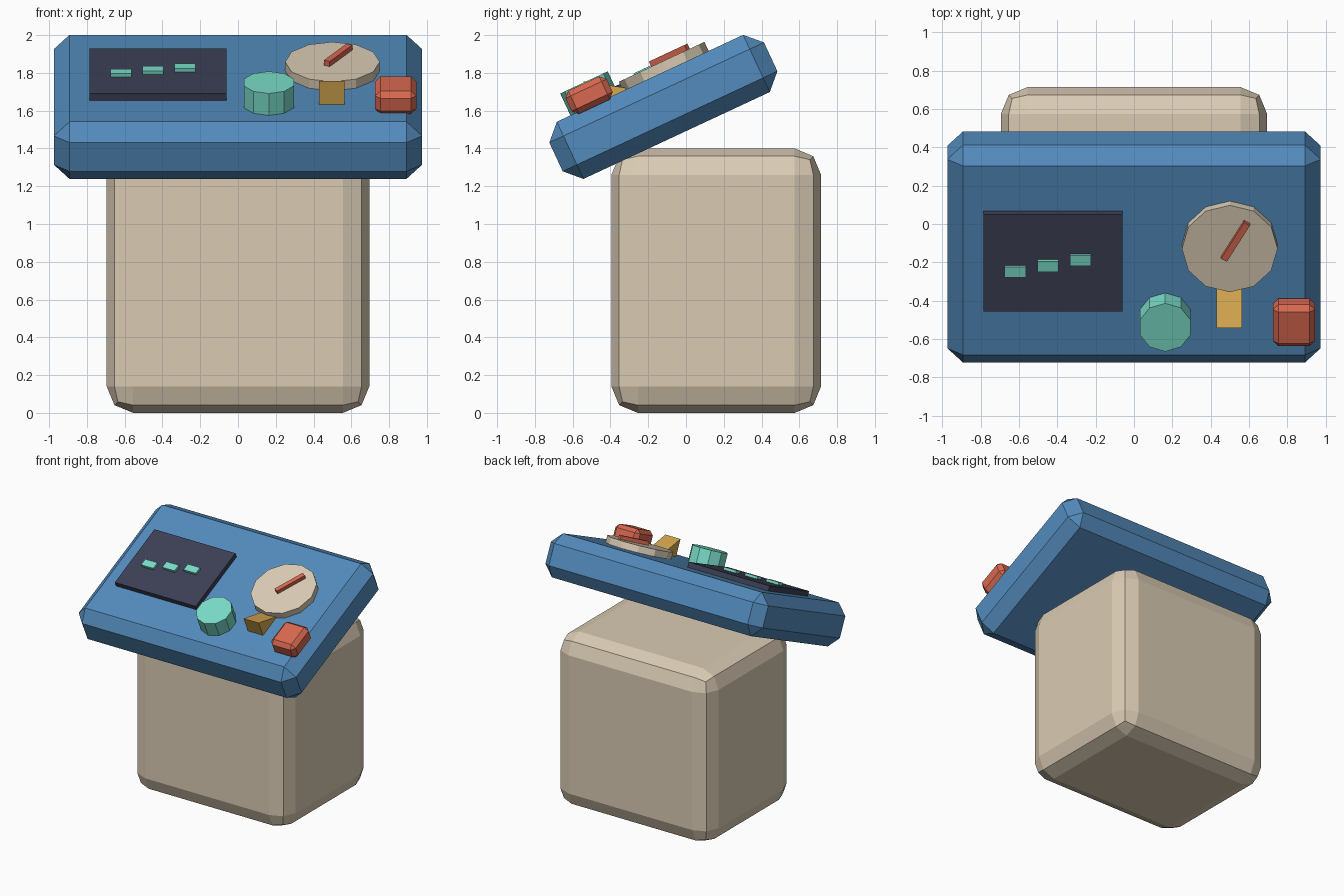
import bpy, bmesh
from math import radians, cos, sin
from mathutils import Matrix, Vector

cube = bpy.data.objects.get("Cube")
if cube:
    bpy.data.objects.remove(cube, do_unlink=True)


def material(name, rgb):
    m = bpy.data.materials.new(name)
    m.use_nodes = True
    m.diffuse_color = (*rgb, 1)
    m.node_tree.nodes["Principled BSDF"].inputs["Base Color"].default_value = (*rgb, 1)
    return m


BLUE = material("panel blue", (0.087, 0.258, 0.503))
BEIGE = material("warm beige", (0.70, 0.60, 0.456))
DARK = material("screen navy", (0.045, 0.051, 0.089))
TEAL = material("mint teal", (0.195, 0.716, 0.578))
RED = material("brick red", (0.686, 0.138, 0.08))
YELLOW = material("mustard yellow", (0.672, 0.392, 0.08))

# Frame of the tilted panel: local x, y along the slope, z out of it
PANEL = Matrix.Translation((0, -0.12, 1.62)) @ Matrix.Rotation(radians(25), 4, 'X')
TOP = 0.167


def finish(name, bm, mat, frame):
    bmesh.ops.transform(bm, matrix=frame, verts=bm.verts)
    bmesh.ops.recalc_face_normals(bm, faces=bm.faces)
    mesh = bpy.data.meshes.new(name)
    bm.to_mesh(mesh)
    bm.free()
    mesh.materials.append(mat)
    obj = bpy.data.objects.new(name, mesh)
    bpy.context.collection.objects.link(obj)
    return obj


def box(name, size, loc, mat, frame=PANEL, bevel=0, segments=1, turn=0):
    bm = bmesh.new()
    bmesh.ops.create_cube(bm, size=1)
    bmesh.ops.scale(bm, vec=size, verts=bm.verts)
    place = frame @ Matrix.Translation(loc) @ Matrix.Rotation(turn, 4, 'Z')
    obj = finish(name, bm, mat, place)
    if bevel:
        mod = obj.modifiers.new("Bevel", 'BEVEL')
        mod.width = bevel
        mod.segments = segments
        mod.limit_method = 'NONE'
    return obj


def disc(name, sides, radius, height, x, y, mat):
    bm = bmesh.new()
    bmesh.ops.create_cone(bm, cap_ends=True, segments=sides, radius1=radius,
                          radius2=radius, depth=height)
    # first corner points up the slope
    turn = Matrix.Rotation(radians(90), 4, 'Z')
    if sides % 4 == 2:
        ahead = max(bm.verts, key=lambda v: v.co.y).co
        turn = Matrix.Identity(4) if abs(ahead.x) < 0.001 else turn
    return finish(name, bm, mat, PANEL @ Matrix.Translation((x, y, TOP + height / 2)) @ turn)


def wedge(name, width, x, y_front, y_back, height, mat):
    bm = bmesh.new()
    profile = [(y_front, TOP), (y_front, TOP + height), (y_back, TOP)]
    face = bm.faces.new([bm.verts.new((x - width / 2, y, z)) for y, z in profile])
    side = bmesh.ops.extrude_face_region(bm, geom=[face])
    moved = [g for g in side["geom"] if isinstance(g, bmesh.types.BMVert)]
    bmesh.ops.translate(bm, vec=Vector((width, 0, 0)), verts=moved)
    return finish(name, bm, mat, PANEL)


# Rounded pedestal and the tilted slab on top
box("pedestal", (1.39, 1.11, 1.4), (0, 0.16, 0.7), BEIGE, Matrix.Identity(4), 0.14, 2)
box("control_panel", (1.95, 1.254, 2 * TOP), (0, 0, 0), BLUE, bevel=0.083)

# Screen with three rising readout bars
box("screen", (0.725, 0.56, 0.04), (-0.4225, 0.005, TOP + 0.02), DARK)
for i in range(3):
    box(f"screen_bar_{i + 1}", (0.11, 0.06, 0.02),
        (-0.62 + 0.17 * i, -0.04 + 0.033 * i, TOP + 0.05), TEAL)

# Dial with its needle
disc("dial", 12, 0.25, 0.053, 0.5, 0.0925, BEIGE)
angle = radians(60)
box("dial_needle", (0.24, 0.035, 0.03),
    (0.5 + 0.06 * cos(angle), 0.0925 + 0.06 * sin(angle), TOP + 0.068), RED, turn=angle)

# Front row of controls
disc("round_knob", 10, 0.139, 0.128, 0.163, -0.326, TEAL)
wedge("wedge_switch", 0.135, 0.4975, -0.326, -0.126, 0.135, YELLOW)
box("square_button", (0.22, 0.24, 0.135), (0.835, -0.33, 0.2225), RED, bevel=0.03)
